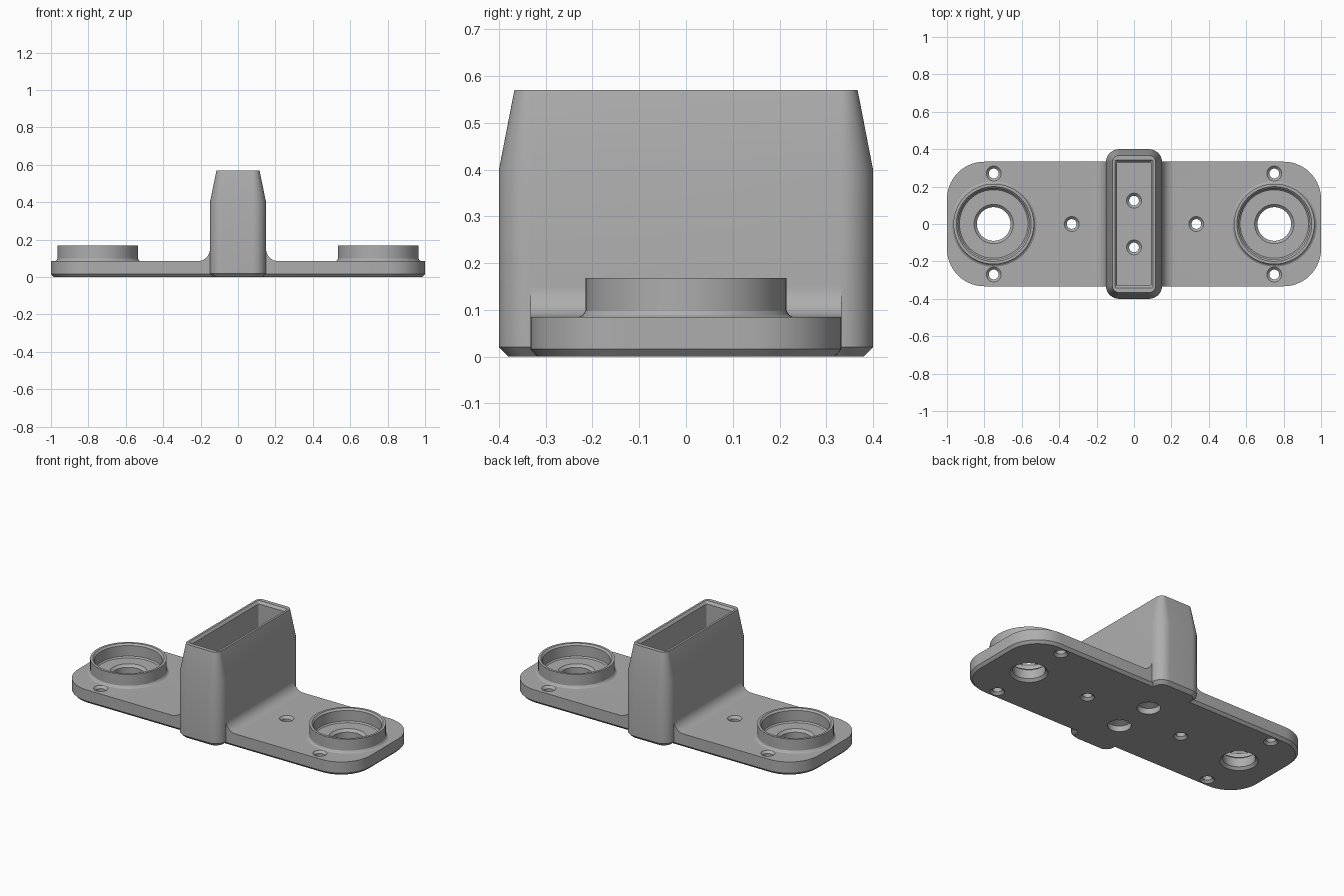
import bpy, bmesh
from math import sin, cos, pi, radians

cube = bpy.data.objects.get("Cube")
if cube:
    bpy.data.objects.remove(cube, do_unlink=True)

grey = bpy.data.materials.new("plain_grey")
grey.use_nodes = True
colour = (0.42, 0.42, 0.42, 1)
grey.diffuse_color = colour
grey.node_tree.nodes["Principled BSDF"].inputs["Base Color"].default_value = colour


def make_object(name, bm):
    bmesh.ops.remove_doubles(bm, verts=bm.verts, dist=1e-5)
    bmesh.ops.recalc_face_normals(bm, faces=bm.faces)
    mesh = bpy.data.meshes.new(name)
    bm.to_mesh(mesh)
    bm.free()
    mesh.materials.append(grey)
    obj = bpy.data.objects.new(name, mesh)
    bpy.context.collection.objects.link(obj)
    return obj


def outline(hx, hy, r, steps=14):
    """Rounded rectangle; a circle when r equals both half sizes."""
    pts = []
    for q, (sx, sy) in enumerate([(1, 1), (-1, 1), (-1, -1), (1, -1)]):
        for i in range(steps + 1):
            a = (q + i / steps) * pi / 2
            pts.append((sx * (hx - r) + r * cos(a), sy * (hy - r) + r * sin(a)))
    return pts


def loft(name, sections, x=0, y=0):
    """Solid through sections of (z, half x, half y, corner radius)."""
    bm = bmesh.new()
    rings = [[bm.verts.new((x + px, y + py, z)) for px, py in outline(hx, hy, r)]
             for z, hx, hy, r in sections]
    n = len(rings[0])
    for low, high in zip(rings, rings[1:]):
        for i in range(n):
            j = (i + 1) % n
            bm.faces.new((low[i], low[j], high[j], high[i]))
    bm.faces.new(rings[0][::-1])
    bm.faces.new(rings[-1])
    return make_object(name, bm)


def turned(name, profile, x, y=0):
    """Round solid from (z, radius) pairs."""
    return loft(name, [(z, r, r, r) for z, r in profile], x, y)


def extrude_y(name, profile, half):
    """Solid from an x-z profile, running along y."""
    bm = bmesh.new()
    face = bm.faces.new([bm.verts.new((x, -half, z)) for x, z in profile])
    out = bmesh.ops.extrude_face_region(bm, geom=[face])["geom"]
    bmesh.ops.translate(bm, vec=(0, 2 * half, 0),
                        verts=[v for v in out if isinstance(v, bmesh.types.BMVert)])
    return make_object(name, bm)


def combine(target, other, operation):
    mod = target.modifiers.new(operation, "BOOLEAN")
    mod.operation, mod.solver, mod.object = operation, "EXACT", other
    bpy.context.view_layer.objects.active = target
    bpy.ops.object.modifier_apply(modifier=mod.name)
    bpy.data.objects.remove(other, do_unlink=True)


TOP = 0.085

# Base plate with chamfered underside
body = loft("mounting_base", [(0, 0.985, 0.318, 0.185), (0.016, 1, 0.333, 0.2),
                              (TOP, 1, 0.333, 0.2)])

# Tall socket, tapered near the rim
socket = loft("socket", [(0, 0.13, 0.38, 0.05), (0.02, 0.15, 0.4, 0.07),
                         (0.4, 0.15, 0.4, 0.07), (0.57, 0.115, 0.367, 0.035)])
combine(body, socket, "UNION")

# Fillets between socket and plate, and the round cups
for side in (-1, 1):
    r = 0.065
    arc = [(side * (0.15 + r - r * cos(a)), TOP + r - r * sin(a))
           for a in [i / 12 * pi / 2 for i in range(13)]]
    fillet = extrude_y("fillet", arc + [(side * (0.15 + r), 0.05), (side * 0.12, 0.05),
                                        (side * 0.12, TOP + r)], 0.333)
    combine(body, fillet, "UNION")
    cup = turned("cup", [(0.05, 0.228), (TOP, 0.228), (TOP + 0.004, 0.221),
                         (TOP + 0.013, 0.215), (0.168, 0.215)], side * 0.75)
    combine(body, cup, "UNION")

# Socket cavity with a chamfered mouth
cavity = loft("cavity", [(TOP, 0.09, 0.33, 0.006), (0.555, 0.09, 0.33, 0.006),
                         (0.57, 0.102, 0.342, 0.006), (0.6, 0.102, 0.342, 0.006)])
combine(body, cavity, "DIFFERENCE")


def hole(x, y, r, flare, bottom_flare=None, counterbore=0.0):
    b = bottom_flare or flare
    d = flare - r
    profile = [(-0.02, b), (counterbore, b), (counterbore + d, r),
               (TOP - d, r), (TOP, flare), (TOP + 0.01, flare)]
    combine(body, turned("hole", profile, x, y), "DIFFERENCE")


# Cup recesses, bearing holes and screw holes
for side in (-1, 1):
    recess = turned("recess", [(TOP, 0.183), (TOP + 0.008, 0.19), (0.158, 0.19),
                               (0.168, 0.2), (0.19, 0.2)], side * 0.75)
    combine(body, recess, "DIFFERENCE")
    hole(side * 0.75, 0, 0.09, 0.105)
    hole(side * 0.333, 0, 0.026, 0.04)
    hole(0, side * 0.125, 0.026, 0.04, bottom_flare=0.065, counterbore=0.035)
    for end in (-1, 1):
        hole(side * 0.75, end * 0.27, 0.026, 0.04)

# Smooth round walls while keeping hard edges
bpy.ops.object.select_all(action="DESELECT")
body.select_set(True)
bpy.context.view_layer.objects.active = body
bpy.ops.object.shade_smooth_by_angle(angle=radians(25))
